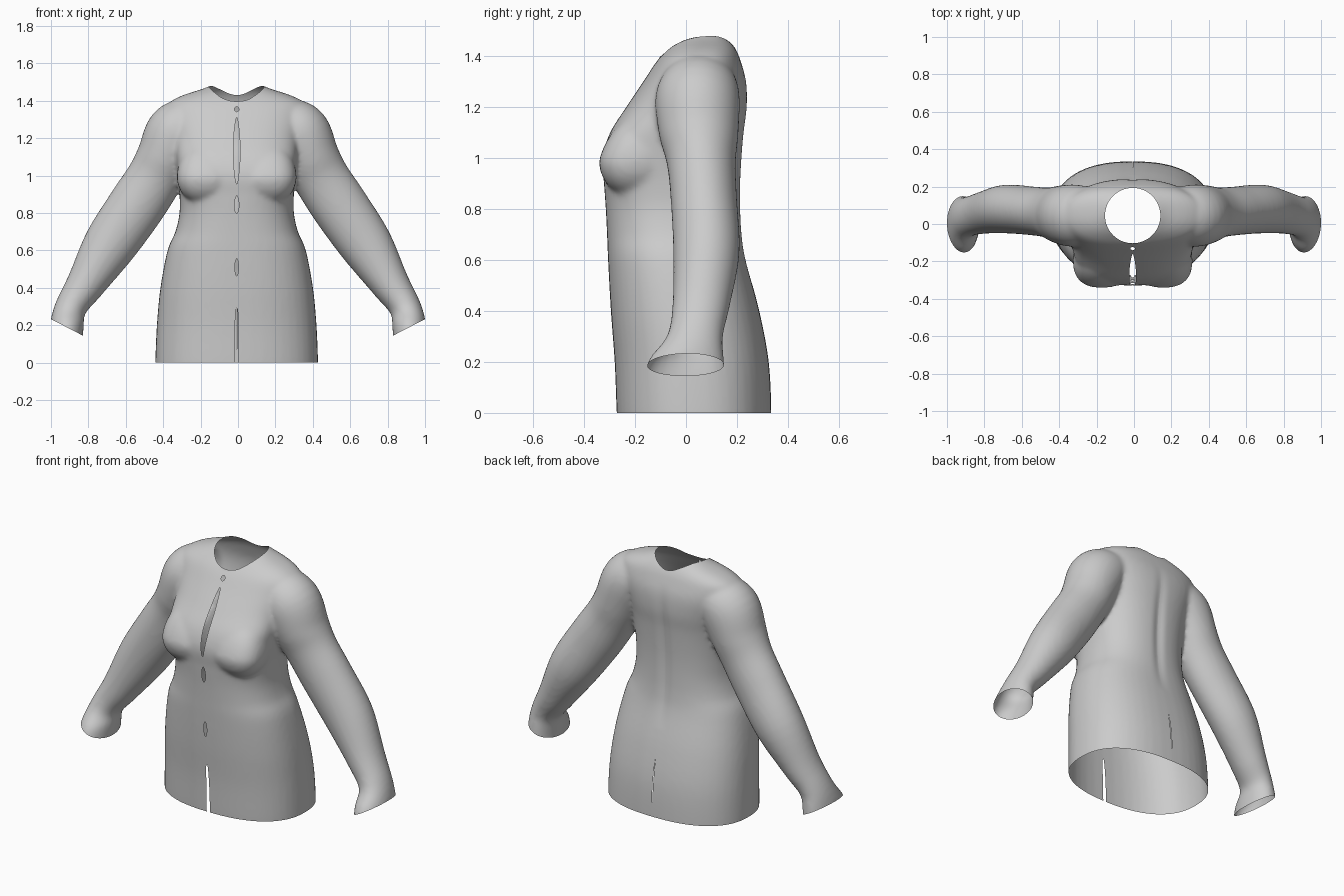
import bpy, bmesh, math
from mathutils import Vector

if "Cube" in bpy.data.objects:
    bpy.data.objects.remove(bpy.data.objects["Cube"])

CX = -0.007          # centre line of the garment
N = 48

def loft(bm, rings):
    """Closed tube through rings of points."""
    loops = [[bm.verts.new(p) for p in r] for r in rings]
    for a, b in zip(loops, loops[1:]):
        for i in range(N):
            j = (i + 1) % N
            bm.faces.new((a[i], a[j], b[j], b[i]))
    bm.faces.new(loops[0][::-1])
    bm.faces.new(loops[-1])

def spow(v, e):
    return math.copysign(abs(v) ** e, v)

def smooth_rows(rows, steps=5):
    """Catmull-Rom interpolation between table rows."""
    out = []
    for i in range(len(rows) - 1):
        p = [Vector(rows[max(0, min(len(rows) - 1, i + k))]) for k in (-1, 0, 1, 2)]
        for s in range(steps):
            t = s / steps
            out.append(0.5 * (2 * p[1] + (p[2] - p[0]) * t
                       + (2 * p[0] - 5 * p[1] + 4 * p[2] - p[3]) * t * t
                       + (3 * p[1] - p[0] - 3 * p[2] + p[3]) * t ** 3))
    return out + [Vector(rows[-1])]

bm = bmesh.new()

# Torso: height, half width, front y, back y
torso = [(-.08, .43, -.265, .33), (0, .435, -.272, .335), (.2, .427, -.28, .325),
         (.4, .408, -.295, .288), (.6, .37, -.306, .235), (.7, .328, -.31, .22),
         (.8, .306, -.315, .215), (.9, .306, -.322, .215), (1.0, .315, -.328, .22),
         (1.1, .325, -.298, .228), (1.2, .34, -.235, .24), (1.3, .365, -.168, .237),
         (1.38, .365, -.115, .215), (1.425, .30, -.075, .197), (1.465, .18, -.03, .17),
         (1.495, .11, .01, .14)]
rings = []
for z, w, f, b in smooth_rows(torso):
    e = .84 - .24 * math.exp(-((z - 1.06) / .12) ** 2)      # flatter across the chest
    ring = []
    for i in range(N):
        a = 2 * math.pi * i / N
        k = e if math.sin(a) < 0 else .84
        ring.append(Vector((CX + w * spow(math.cos(a), k),
                            (f + b) / 2 + (b - f) / 2 * spow(math.sin(a), k), z)))
    rings.append(ring)
loft(bm, rings)

# Sleeves: centre x, y, z, radius across, radius in depth
sleeve = [(.17, .05, 1.30, .11, .13), (.25, .05, 1.28, .14, .15), (.325, .045, 1.225, .168, .166),
          (.39, .05, 1.09, .155, .155), (.45, .06, .98, .15, .135), (.543, .07, .838, .152, .13),
          (.685, .08, .63, .142, .13), (.81, .06, .427, .105, .113), (.892, .035, .30, .085, .11),
          (.915, .0, .2, .09, .15), (.922, -.01, .06, .09, .17)]
rows = smooth_rows(sleeve)
for s in (-1, 1):
    rings = []
    for i, (x, y, z, ra, rd) in enumerate(rows):
        p, q = rows[max(0, i - 1)], rows[min(len(rows) - 1, i + 1)]
        t = Vector((q[0] - p[0], 0, q[2] - p[2])).normalized()
        across = Vector((-t.z, 0, t.x))
        ring = []
        for k in range(N):
            a = 2 * math.pi * k / N * s
            v = Vector((x, y, z)) + across * ra * math.cos(a) + Vector((0, 1, 0)) * rd * math.sin(a)
            ring.append(Vector((v.x * s, v.y, v.z)))
        rings.append(ring)
    loft(bm, rings)

# Bust, boxy in plan and rising into the chest
for s in (-1, 1):
    r = bmesh.ops.create_uvsphere(bm, u_segments=32, v_segments=20, radius=1)
    for v in r["verts"]:
        c = v.co.copy()
        h = math.hypot(c.x, c.y)
        if h > 1e-5:
            c.x, c.y = h * spow(c.x / h, .8), h * spow(c.y / h, .8)
        rise = max(c.z, 0)
        v.co = Vector((CX + s * .165 + c.x * .155, -.195 + c.y * .147 + .05 * rise,
                       .99 + c.z * (.20 if c.z > 0 else .148)))
bmesh.ops.recalc_face_normals(bm, faces=bm.faces)

me = bpy.data.meshes.new("bodysuit")
bm.to_mesh(me)
bm.free()
suit = bpy.data.objects.new("bodysuit", me)
bpy.context.collection.objects.link(suit)
bpy.context.view_layer.objects.active = suit
suit.select_set(True)

# Fuse the parts into one skin
m = suit.modifiers.new("fuse", 'REMESH')
m.mode = 'VOXEL'
m.voxel_size = .012
bpy.ops.object.modifier_apply(modifier="fuse")
m = suit.modifiers.new("soften", 'SMOOTH')
m.factor, m.iterations = .5, 10
bpy.ops.object.modifier_apply(modifier="soften")

bm = bmesh.new()
bm.from_mesh(suit.data)

def cut(co, no, keep=lambda c: True, clear=True):
    faces = [f for f in bm.faces if keep(f.calc_center_median())]
    geom = set(faces)
    for f in faces:
        geom.update(f.verts)
        geom.update(f.edges)
    bmesh.ops.bisect_plane(bm, geom=list(geom), plane_co=co, plane_no=no, clear_outer=clear, dist=1e-5)

# Open hem and cuffs
cut((0, 0, 0), (0, 0, -1))
for s in (-1, 1):
    cut((s * .83, 0, .145), (s * .46, 0, -.89), lambda c: c.x * s > .72 and c.z < .45)

# Open neck, with the rim pulled onto an oval
NC, NR = Vector((CX, .045)), Vector((.148, .148))
def neck_r(c):
    return math.hypot((c.x - NC.x) / NR.x, (c.y - NC.y) / NR.y)
bmesh.ops.delete(bm, geom=[f for f in bm.faces if f.calc_center_median().z > 1.2
                           and neck_r(f.calc_center_median()) < 1], context='FACES')
rim = [v for v in bm.verts if v.is_boundary and v.co.z > 1.2]
for step in range(6):
    new = {}
    for v in rim:
        near = [e.other_vert(v).co for e in v.link_edges if e.is_boundary]
        new[v] = v.co * .5 + sum(near, Vector()) / len(near) * .5
    for v, c in new.items():
        k = neck_r(c)
        v.co = (NC.x + (c.x - NC.x) / k, NC.y + (c.y - NC.y) / k, c.z)

# Spine groove
for v in bm.verts:
    if v.co.y > .1 and .5 < v.co.z < 1.36:
        h = math.sin(math.pi * (v.co.z - .5) / .86)
        v.co.y -= .012 * h * math.exp(-((v.co.x - CX) / .03) ** 2)

# Slits along the centre line: side, bottom, top, half width
slits = [(-1, -.3, .30, .011), (-1, .46, .56, .010), (-1, .79, .895, .012),
         (-1, .95, 1.315, .018), (-1, 1.335, 1.375, .012), (1, .06, .34, .002)]
for side in (-1, 1):
    cut((CX, 0, 0), (1, 0, 0), lambda c: c.y * side > .08 and abs(c.x - CX) < .1, clear=False)
for side, z0, z1, w in slits:
    edges = [e for e in bm.edges if len(e.link_faces) == 2 and all(
        abs(v.co.x - CX) < 1e-4 and v.co.y * side > .06 and z0 < v.co.z < z1 for v in e.verts)]
    bmesh.ops.split_edges(bm, edges=edges)
    for v in bm.verts:
        d = v.co.x - CX
        if v.co.y * side > .06 and z0 < v.co.z < z1 and abs(d) < .08:
            if abs(d) < 1e-4:
                if not v.is_boundary or not v.link_faces:
                    continue
                m = [f.calc_center_median().x - CX for f in v.link_faces]
                if min(m) < 0 < max(m):
                    continue
                sign = 1 if sum(m) > 0 else -1
            else:
                sign = 1 if d > 0 else -1
            h = math.sin(math.pi * (v.co.z - z0) / (z1 - z0)) ** (.35 if z0 < 0 else .7)
            v.co.x += sign * w * h * (1 - abs(d) / .08)

bm.to_mesh(suit.data)
bm.free()

# Cloth colour
mat = bpy.data.materials.new("light grey")
mat.diffuse_color = (.6, .6, .6, 1)
mat.use_nodes = True
mat.node_tree.nodes["Principled BSDF"].inputs["Base Color"].default_value = mat.diffuse_color
suit.data.materials.clear()
suit.data.materials.append(mat)
for p in suit.data.polygons:
    p.material_index = 0
bpy.ops.object.shade_smooth_by_angle(angle=math.radians(50))
